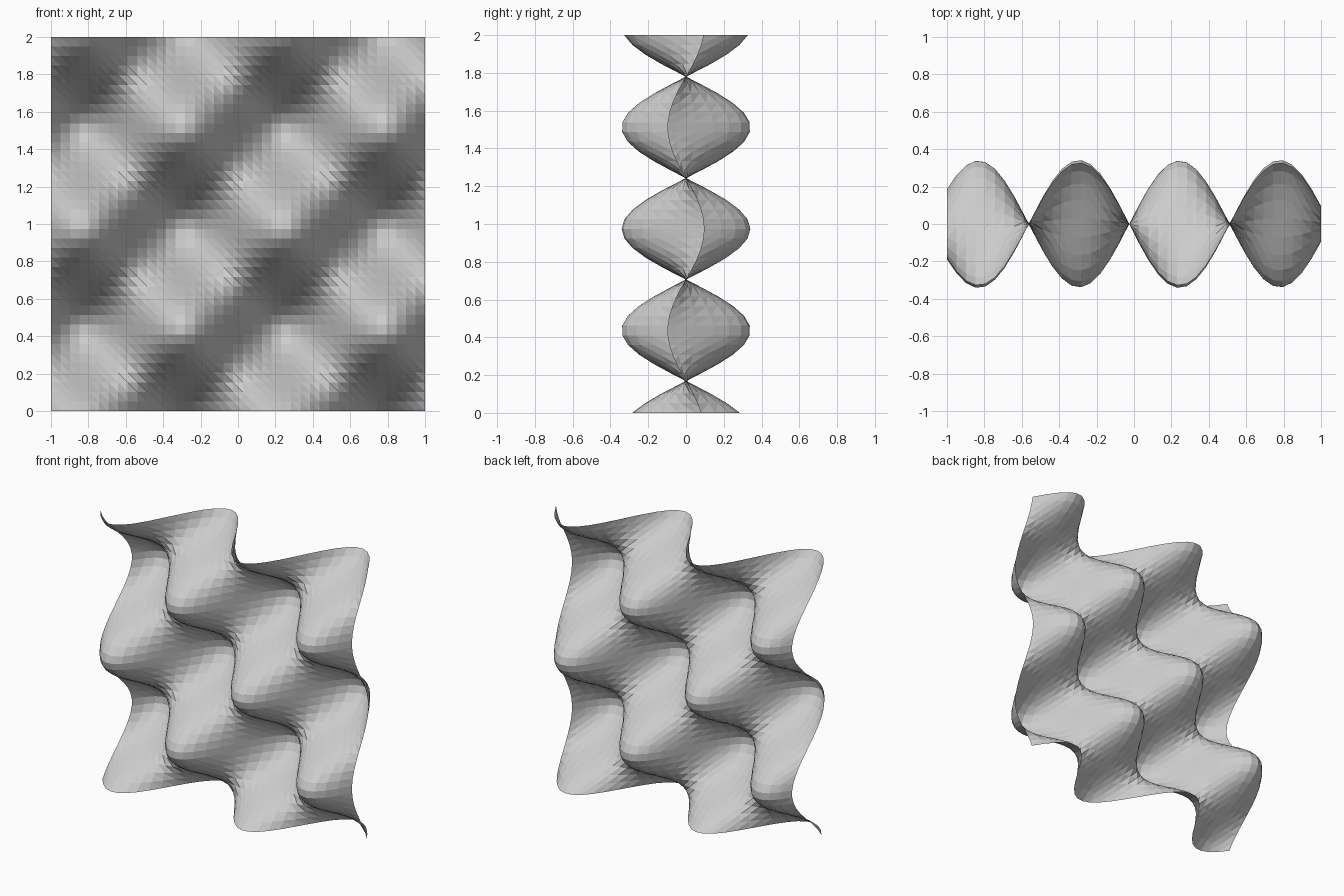
import bpy, bmesh
from math import sin, cos

if "Cube" in bpy.data.objects:
    bpy.data.objects.remove(bpy.data.objects["Cube"])

N = 39            # cells per side
STEP = 0.3        # wave angle per cell
START = -5.7      # wave angle at the left and bottom edges
UNIT = 2 / (N * STEP)

# Upright square sheet displaced front to back by a product of two waves
bm = bmesh.new()
grid = []
for j in range(N + 1):
    v = START + STEP * j
    row = []
    for i in range(N + 1):
        u = START + STEP * i
        y = -2 * sin(u) * cos(v)
        row.append(bm.verts.new(((u - START) * UNIT - 1, y * UNIT, (v - START) * UNIT)))
    grid.append(row)

# Two flat triangles per cell, facing the front
for j in range(N):
    for i in range(N):
        a, b = grid[j][i], grid[j][i + 1]
        c, d = grid[j + 1][i + 1], grid[j + 1][i]
        bm.faces.new((a, b, d))
        bm.faces.new((b, c, d))

mesh = bpy.data.meshes.new("wavy_sheet")
bm.to_mesh(mesh)
bm.free()
sheet = bpy.data.objects.new("wavy_sheet", mesh)
bpy.context.collection.objects.link(sheet)
